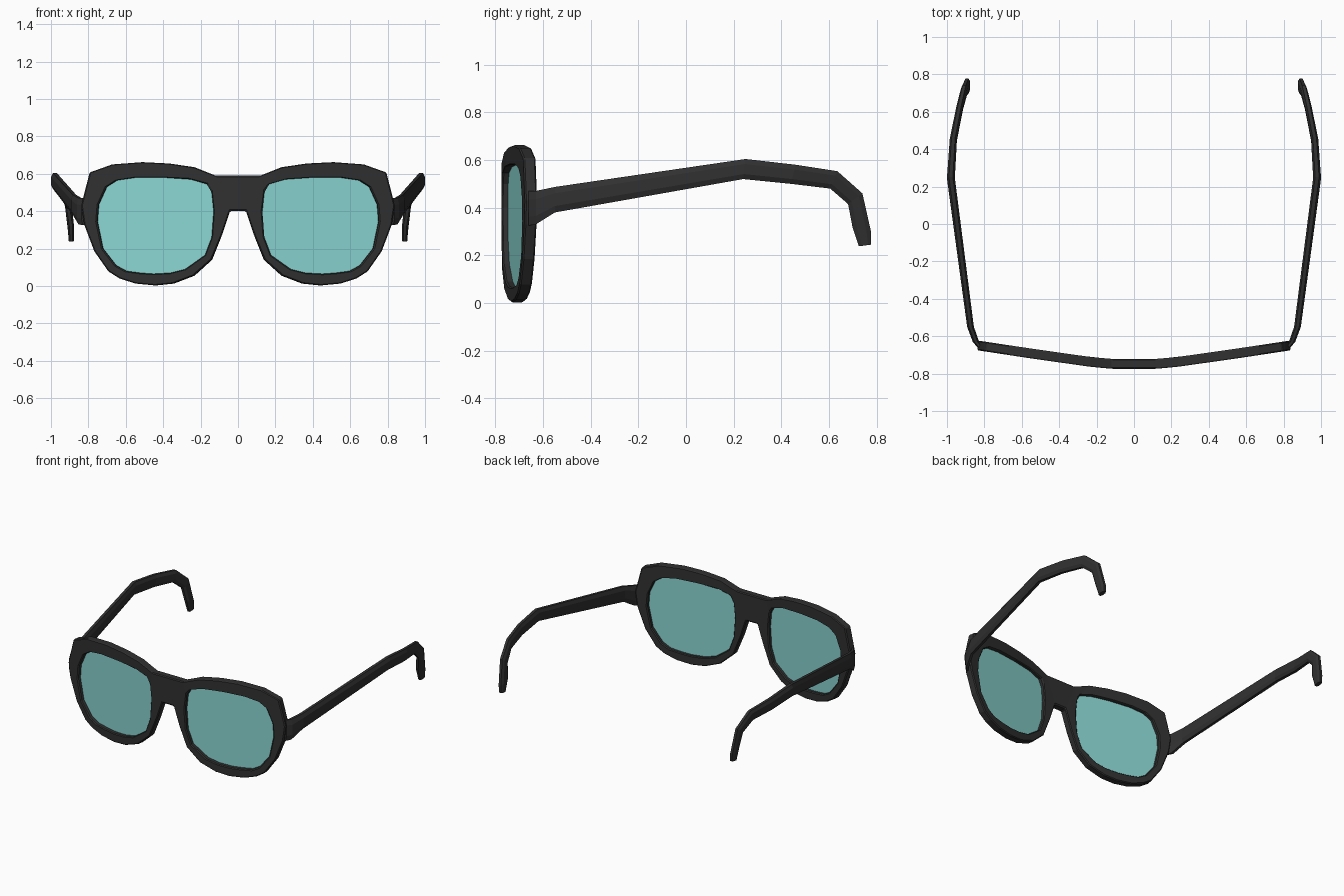
import bpy
from mathutils import Vector

if "Cube" in bpy.data.objects:
    bpy.data.objects.remove(bpy.data.objects["Cube"])


def material(name, color):
    m = bpy.data.materials.new(name)
    m.diffuse_color = color
    m.use_nodes = True
    m.node_tree.nodes["Principled BSDF"].inputs["Base Color"].default_value = m.diffuse_color
    return m


black = material("dark_plastic", (0.03, 0.03, 0.03, 1))
tint = material("tinted_lens", (0.25, 0.67, 0.64, 0.7))


def make(name, verts, faces, mat):
    me = bpy.data.meshes.new(name)
    me.from_pydata(verts, [], faces)
    me.materials.append(mat)
    ob = bpy.data.objects.new(name, me)
    bpy.context.collection.objects.link(ob)
    mir = ob.modifiers.new("mirror", 'MIRROR')
    mir.use_clip = True
    return ob


# Depth of the wrapped front as a function of x
BEND = [(0, -0.748), (0.12, -0.748), (0.235, -0.737), (0.56, -0.691), (0.85, -0.647)]


def wrap(x, z):
    for (x0, y0), (x1, y1) in zip(BEND, BEND[1:]):
        if x <= x1:
            return (x, y0 + (y1 - y0) * (x - x0) / (x1 - x0), z)


# Rim: outer and inner outlines of one eye, (x, z)
outer = [(.12, .59), (.235, .635), (.37, .655), (.51, .662), (.67, .65), (.79, .607),
         (.81, .53), (.835, .43), (.82, .33), (.765, .185), (.69, .078), (.63, .04),
         (.545, .013), (.44, .003), (.345, .013), (.235, .055), (.14, .14),
         (.085, .275), (.043, .40)]
inner = [(.14, .5), (.165, .545), (.25, .57), (.395, .58), (.545, .58), (.645, .565),
         (.70, .53), (.743, .435), (.75, .345), (.72, .2), (.65, .11), (.595, .08),
         (.52, .07), (.45, .065), (.36, .07), (.28, .09), (.175, .165),
         (.14, .26), (.13, .40)]
n = len(outer)
verts = [wrap(*p) for p in outer + inner + [(0, .59), (0, .40)]]
faces = [(i, n + i, n + (i + 1) % n, (i + 1) % n) for i in range(n)]
faces.append((2 * n, 2 * n + 1, n - 1, 0))  # half of the bridge
frame = make("front_frame", verts, faces, black)
sol = frame.modifiers.new("thickness", 'SOLIDIFY')
sol.thickness = 0.052
sol.offset = 0
bev = frame.modifiers.new("edge", 'BEVEL')
bev.width = 0.006
bev.segments = 1
bev.limit_method = 'ANGLE'
bev.angle_limit = 0.9

# Lenses, flat panes set in the middle of the rims
make("lenses", [(x, -0.747 + (x - 0.13) * 0.135, z) for x, z in inner],
     [tuple(range(n))], tint)

# Temple arms: (bottom y, z, top y, z, centre x, width)
stations = [(-.66, .325, -.66, .47, .822, .03),
            (-.63, .33, -.63, .47, .845, .034),
            (-.55, .38, -.55, .487, .874, .036),
            (.24, .52, .25, .604, .979, .042),
            (.44, .50, .46, .58, .966, .038),
            (.605, .48, .635, .553, .932, .036),
            (.68, .415, .74, .46, .908, .034),
            (.698, .32, .777, .295, .893, .034),
            (.725, .238, .777, .245, .891, .028)]
section = [(-.5, -.25), (-.25, -.5), (.25, -.5), (.5, -.25),
           (.5, .25), (.25, .5), (-.25, .5), (-.5, .25)]
verts, faces = [], []
for y0, z0, y1, z1, x, w in stations:
    low, high = Vector((x, y0, z0)), Vector((x, y1, z1))
    for u, v in section:
        verts.append(low.lerp(high, v + 0.5) + Vector((u * w, 0, 0)))
k = len(section)
for s in range(len(stations) - 1):
    for i in range(k):
        j = (i + 1) % k
        faces.append((s * k + i, s * k + j, (s + 1) * k + j, (s + 1) * k + i))
faces.append(tuple(reversed(range(k))))
faces.append(tuple(range(len(verts) - k, len(verts))))
make("temple_arms", verts, faces, black)
